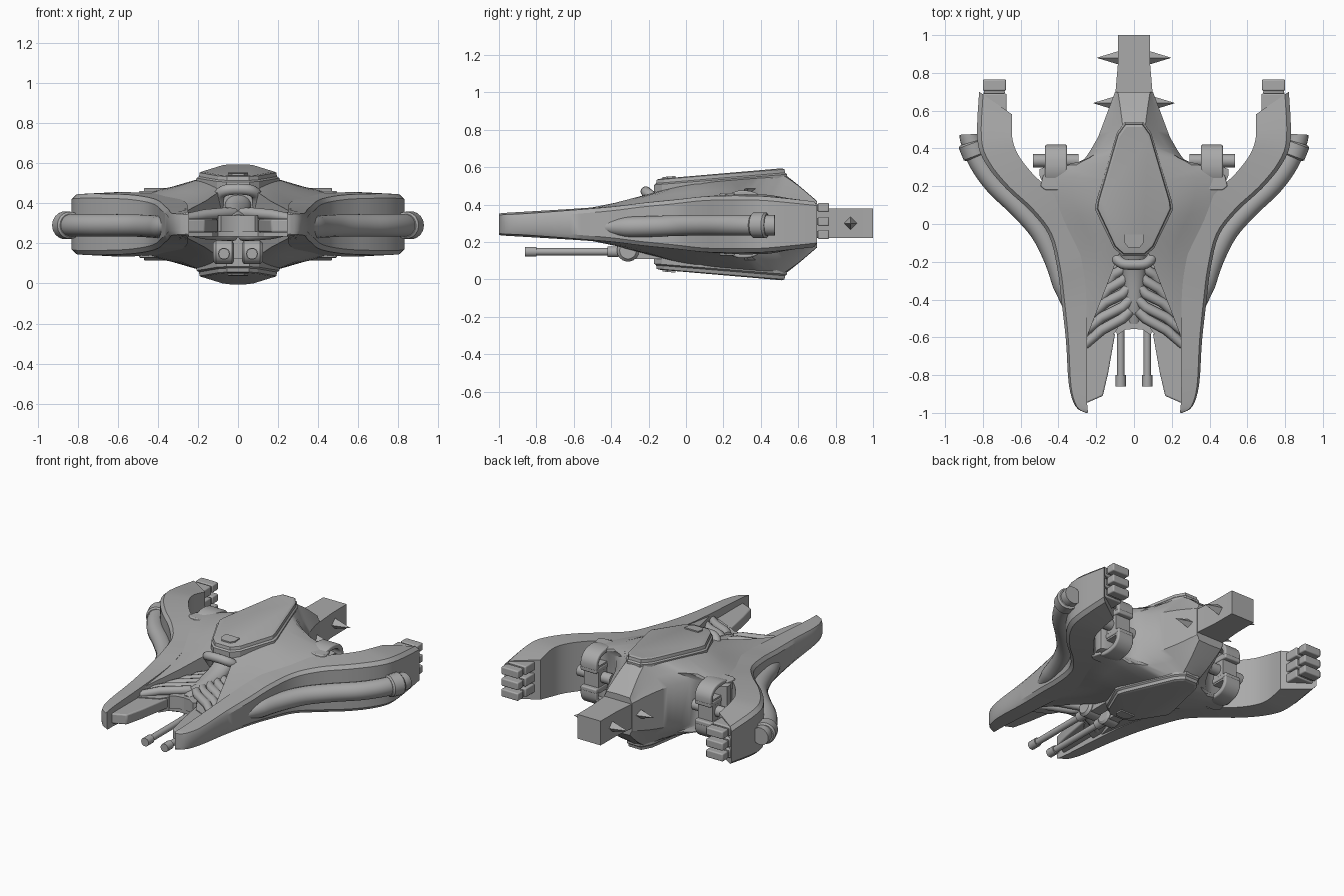
import bpy, bmesh, math
from mathutils import Vector, Matrix

if "Cube" in bpy.data.objects:
    bpy.data.objects.remove(bpy.data.objects["Cube"])

MID = 0.295  # height of the horizontal symmetry plane
grey = bpy.data.materials.new("hull_grey")
grey.diffuse_color = (0.4, 0.4, 0.4, 1)
grey.use_nodes = True
grey.node_tree.nodes["Principled BSDF"].inputs["Base Color"].default_value = grey.diffuse_color


def finish(name, bm, mirror="", bevel=0.0, angle=32):
    """Turn a bmesh into a shaded object, optionally mirrored left-right (X) or top-bottom (Z)."""
    bmesh.ops.recalc_face_normals(bm, faces=bm.faces[:])
    me = bpy.data.meshes.new(name)
    bm.to_mesh(me)
    bm.free()
    me.materials.append(grey)
    me.shade_smooth()
    me.set_sharp_from_angle(angle=math.radians(angle))
    ob = bpy.data.objects.new(name, me)
    bpy.context.collection.objects.link(ob)
    if bevel:
        b = ob.modifiers.new("bevel", "BEVEL")
        b.width, b.segments = bevel, 3
    if "X" in mirror:
        ob.modifiers.new("left_right", "MIRROR")
    if "Z" in mirror:
        centre = bpy.data.objects.get("mirror_centre")
        if not centre:
            centre = bpy.data.objects.new("mirror_centre", None)
            centre.location.z, centre.hide_render = MID, True
            bpy.context.collection.objects.link(centre)
        m = ob.modifiers.new("top_bottom", "MIRROR")
        m.use_axis = (False, False, True)
        m.mirror_object = centre
    return ob


def spline(rows, n):
    """Catmull-Rom resampling of rows of numbers."""
    out = []
    for i in range(len(rows) - 1):
        a, b, c, d = (rows[max(0, min(len(rows) - 1, i + k))] for k in (-1, 0, 1, 2))
        for s in range(n):
            t = s / n
            out.append([q + .5 * t * (r - p + t * (2*p - 5*q + 4*r - e + t * (3*(q - r) + e - p)))
                        for p, q, r, e in zip(a, b, c, d)])
    return out + [list(rows[-1])]


def loft(bm, sections, closed=True, caps=True):
    rings = [[bm.verts.new(p) for p in s] for s in sections]
    n = len(rings[0])
    for a, b in zip(rings, rings[1:]):
        for i in range(n if closed else n - 1):
            j = (i + 1) % n
            bm.faces.new((a[i], a[j], b[j], b[i]))
    if caps:
        bm.faces.new(rings[0])
        bm.faces.new(rings[-1])
    return rings


def tube(bm, pts, radii, sides=14):
    """Round tube through points."""
    pts = [Vector(p) for p in pts]
    rings = []
    for i, p in enumerate(pts):
        d = (pts[min(i + 1, len(pts) - 1)] - pts[max(i - 1, 0)]).normalized()
        ref = Vector((0, 0, 1)) if abs(d.z) < .9 else Vector((0, 1, 0))
        u = d.cross(ref).normalized()
        v = u.cross(d)
        r = radii[i] if isinstance(radii, (list, tuple)) else radii
        rings.append([p + r * (math.cos(k * math.tau / sides) * u + math.sin(k * math.tau / sides) * v)
                      for k in range(sides)])
    loft(bm, rings)


def box(bm, lo, hi):
    c = [(a + b) / 2 for a, b in zip(lo, hi)]
    s = [b - a for a, b in zip(lo, hi)]
    bmesh.ops.create_cube(bm, size=1, matrix=Matrix.Translation(c) @ Matrix.Diagonal((*s, 1)))


def prism(bm, outline, z0, z1):
    loft(bm, [[(x, y, z) for x, y in outline] for z in (z0, z1)])


# Swept side arms: inner x, inner y, outer x, outer y, top z
arm = spline([(.245, -1, .255, -1, .352), (.245, -.98, .31, -.965, .355), (.25, -.9, .345, -.85, .36),
              (.25, -.6, .36, -.62, .378), (.255, -.35, .385, -.4, .397), (.28, -.18, .405, -.24, .417),
              (.33, 0, .45, -.06, .435), (.42, .15, .55, .07, .45), (.54, .27, .68, .19, .455),
              (.615, .37, .785, .32, .455), (.645, .46, .83, .45, .45), (.645, .58, .82, .70, .425)], 4)
bm = bmesh.new()
sections = []
for xi, yi, xo, yo, zt in arm:
    zb = 2 * MID - zt
    xm, ym = xo - .12 * (xo - xi), yo - .12 * (yo - yi)
    sections.append([(xi, yi, zt), (xm, ym, zt - .008), (xo, yo, zt - .03),
                     (xo, yo, zb + .03), (xm, ym, zb + .008), (xi, yi, zb)])
loft(bm, sections)
finish("side_arm", bm, "X")

# Central hull, right half: centre y, z / shoulder x, y / side x, y, z
hull = spline([(-.16, .47, .08, -.16, .25, -.60, .365), (-.05, .505, .15, -.02, .27, -.25, .405),
               (.1, .52, .2, .1, .42, .1, .44), (.3, .537, .15, .28, .5, .29, .445),
               (.45, .55, .10, .44, .30, .31, .44), (.53, .56, .06, .52, .19, .46, .425)], 4)
hull += spline([hull[-1], (.6, .505, .07, .6, .145, .58, .41), (.7, .42, .085, .7, .1, .7, .385)], 3)[1:]
bm = bmesh.new()
sections = []
for cy, cz, wx, wy, sx, sy, sz in hull:
    mx, my, mz = (wx + sx) / 2, (wy + sy) / 2, (cz + sz) / 2 - .008
    top = [(0, cy, cz), (wx, wy, cz - .003), (mx, my, mz), (sx, sy, sz)]
    sections.append(top + [(x, y, 2 * MID - z) for x, y, z in reversed(top)])
rings = loft(bm, sections, closed=False, caps=False)
for r in (rings[0], rings[-1]):
    for i in range(3):
        bm.faces.new((r[i], r[i + 1], r[6 - i], r[7 - i]))
finish("central_hull", bm, "X", angle=35)

# Upper and lower canopy plates, tilted, with a stepped rim
half = [(.045, .53), (.085, .475), (.19, .12), (.195, .08), (.1, -.12), (.055, -.16)]
outline = half + [(-x, y) for x, y in reversed(half)]
tilt = lambda y: .535 + .082 * (y + .17)


def ring(scale, dz):
    return [(x * scale, .18 + (y - .18) * (1 - (1 - scale) * .5), tilt(y) + dz) for x, y in outline]


bm = bmesh.new()
loft(bm, [ring(1.06, -.07), ring(1.06, -.03), ring(1.0, -.022), ring(.98, -.003), ring(.9, .002)])
finish("canopy_plate", bm, "Z", angle=20)
badge = [(.05, -.055), (.05, -.1), (.03, -.125), (-.03, -.125), (-.05, -.1), (-.05, -.055)]
bm = bmesh.new()
loft(bm, [[(x, y, tilt(y) + h) for x, y in badge] for h in (-.01, .009)])
finish("canopy_badge", bm, "Z")

# Tail boom and its side spikes
bm = bmesh.new()
loft(bm, [[(-w, y, .222), (w, y, .222), (w, y, .38), (-w, y, .38)]
          for y, w in ((.6, .105), (.7, .098), (.85, .085), (1.0, .084))])
finish("tail_boom", bm)
bm = bmesh.new()
for y, x0, x1 in ((.88, .08, .195), (.64, .1, .215)):
    tube(bm, [(x0, y, .3), (x1, y, .3)], [.036, .001], 4)
finish("tail_spike", bm, "X")

# Outer tubes along the arms with end collars
path = spline([(.33, -.49, .28), (.365, -.36, .28), (.415, -.2, .283), (.495, -.04, .288), (.61, .09, .29),
               (.735, .21, .29), (.82, .33, .29), (.862, .44, .29), (.868, .475, .29)], 4)
bm = bmesh.new()
tube(bm, path, [.056 * min(1, .35 + i / 8) for i in range(len(path))], 18)
finish("outer_tube", bm, "X")
bm = bmesh.new()
tube(bm, [(.835, .355, .29), (.838, .362, .29), (.862, .425, .29), (.864, .432, .29)], [.058, .068, .07, .06], 18)
finish("tube_collar", bm, "X")

# Stacked exhaust nozzles at the arm ends
bm = bmesh.new()
for z in (.24, .31, .385):
    for y0, y1, g in ((.56, .69, .004), (.69, .705, -.004), (.705, .765, 0)):
        box(bm, (.678 - g, y0, z - .025 - g), (.80 + g, y1, z + .025 + g))
finish("exhaust_nozzle", bm, "X", bevel=.008)

# Straps looped round the hull trailing edge, their frames and cross pins
loop = spline([(.20, .44), (.28, .475), (.37, .465), (.415, .42), (.42, MID + .07)], 3)
bm = bmesh.new()
sections = []
for i, (y, z) in enumerate(loop):
    a, b = loop[max(i - 1, 0)], loop[min(i + 1, len(loop) - 1)]
    n = Vector((a[1] - b[1], b[0] - a[0])).normalized() * .03
    sections.append([(.355, y, z), (.47, y, z), (.47, y - n.x, z - n.y), (.355, y - n.x, z - n.y)])
loft(bm, sections)
box(bm, (.355, .28, MID + .05), (.47, .42, MID + .08))
finish("trailing_strap", bm, "XZ", bevel=.008)
bm = bmesh.new()
prism(bm, [(.335, .20), (.36, .18), (.47, .18), (.495, .20), (.48, .26), (.35, .26)], .40, .462)
finish("strap_frame", bm, "XZ", bevel=.006)
bm = bmesh.new()
tube(bm, [(.295, .335, MID), (.535, .335, MID)], .035)
box(bm, (.36, .25, MID - .09), (.465, .39, MID + .09))
finish("strap_pin", bm, "X")

# Inner prong plates and the core beneath the ribs
bm = bmesh.new()
prism(bm, [(.26, -.95), (.245, -.945), (.165, -.91), (.137, -.79), (.10, -.58), (.26, -.58)], .255, .32)
finish("prong_plate", bm, "X", bevel=.008)
bm = bmesh.new()
prism(bm, [(0, -.1), (.1, -.1), (.26, -.45), (.26, -.68), (.13, -.62), (.1, -.57), (.05, -.55), (0, -.55)], .235, .325)
finish("nose_core", bm, "X")

# Diagonal ribs, above and below
bm = bmesh.new()
ribs = [(-.22, .13, -.31), (-.28, .18, -.40), (-.35, .22, -.48), (-.42, .26, -.57), (-.48, .26, -.64)]
for y0, x1, y1 in ribs:
    tube(bm, [(.02, y0 + .02, .35), (.06, y0 - .02, .352), (.5 * x1 + .04, (y0 + y1) / 2, .342), (x1, y1, .325)],
         [.027, .027, .027, .024], 12)
finish("nose_rib", bm, "XZ")

# Rounded central spine, front jaw and collar
bm = bmesh.new()
spine = spline([(-.13, .44, .065), (-.22, .40, .065), (-.32, .375, .06), (-.44, .355, .05), (-.53, .33, .042)], 3)
loft(bm, [[(w * math.cos(k * math.tau / 16), y, z - .035 + .05 * math.sin(k * math.tau / 16)) for k in range(16)]
          for y, z, w in spine])
finish("nose_spine", bm)
bm = bmesh.new()
prism(bm, [(0, -.5), (.06, -.5), (.1, -.57), (.085, -.585), (.045, -.56), (0, -.555)], .26, .34)
finish("front_jaw", bm, "X")
bm = bmesh.new()
tube(bm, spline([(-.1, -.15, .38), (-.095, -.18, .44), (-.06, -.21, .465), (0, -.215, .47),
                 (.06, -.21, .465), (.095, -.18, .44), (.1, -.15, .38)], 3), .028)
finish("nose_collar", bm)

# Twin guns under the nose with pivot mounts
bm = bmesh.new()
tube(bm, [(.07, -.3, .148), (.07, -.80, .148)], .02)
tube(bm, [(.07, -.80, .148), (.07, -.86, .148)], .027)
tube(bm, [(.07, -.36, .148), (.07, -.42, .148)], .03)
finish("gun_barrel", bm, "X")
bm = bmesh.new()
tube(bm, [(.02, -.31, .155), (.03, -.31, .155), (.11, -.31, .155), (.125, -.31, .155)], [.045, .06, .06, .045], 18)
box(bm, (.035, -.3, .11), (.105, -.08, .20))
finish("gun_mount", bm, "X")
